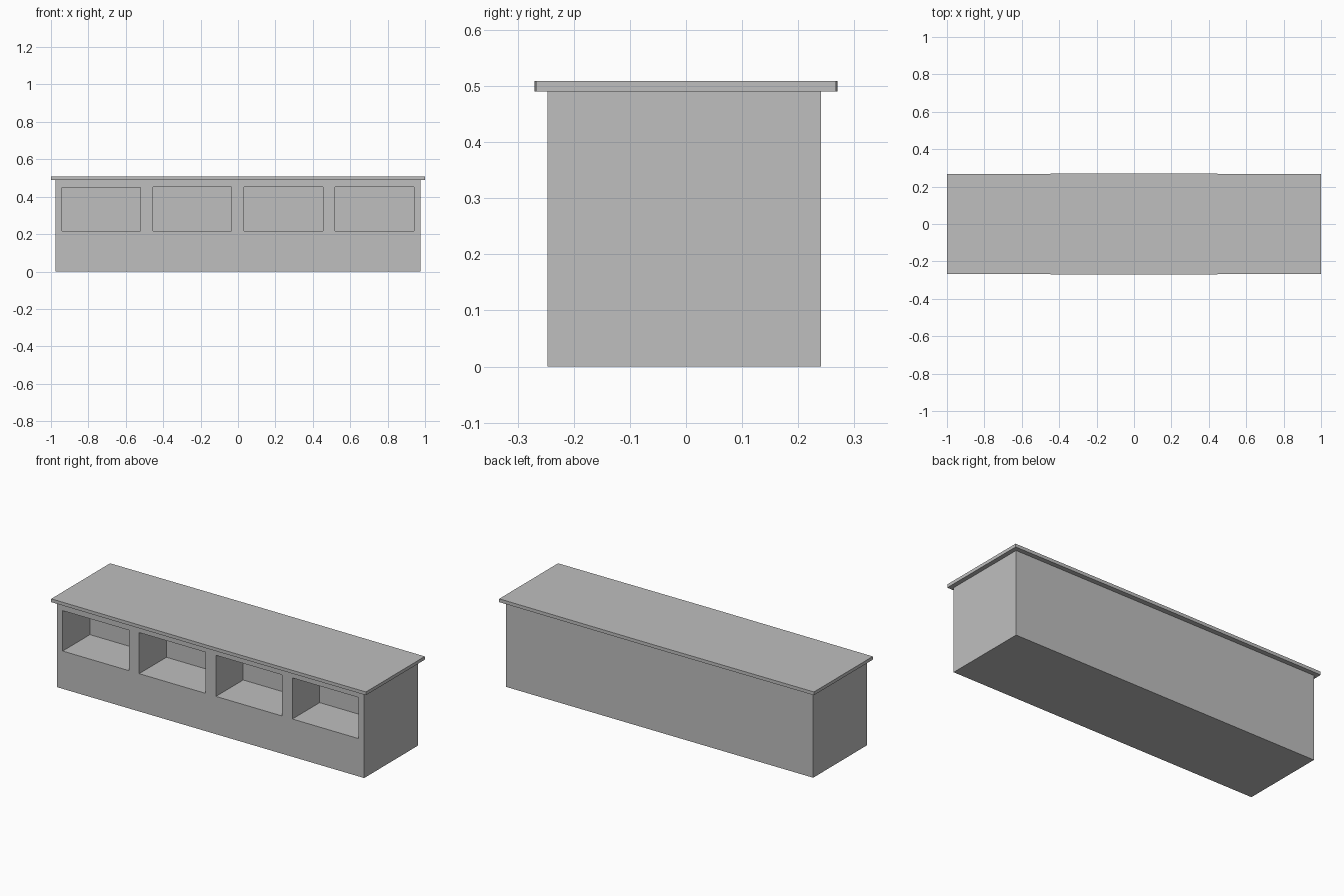
import bpy
import bmesh

if "Cube" in bpy.data.objects:
    bpy.data.objects.remove(bpy.data.objects["Cube"], do_unlink=True)

grey = bpy.data.materials.new("plain grey")
colour = (0.52, 0.52, 0.52, 1)
grey.use_nodes = True
grey.diffuse_color = colour
grey.node_tree.nodes["Principled BSDF"].inputs["Base Color"].default_value = colour


def prism(name, outline, z0, z1):
    """Extrude a counter-clockwise plan outline from z0 up to z1."""
    bm = bmesh.new()
    base = bm.faces.new([bm.verts.new((x, y, z0)) for x, y in outline])
    top = bmesh.ops.extrude_face_region(bm, geom=[base], use_keep_orig=True)
    verts = [v for v in top["geom"] if isinstance(v, bmesh.types.BMVert)]
    bmesh.ops.translate(bm, verts=verts, vec=(0, 0, z1 - z0))
    bmesh.ops.recalc_face_normals(bm, faces=bm.faces)
    mesh = bpy.data.meshes.new(name)
    bm.to_mesh(mesh)
    bm.free()
    mesh.materials.append(grey)
    obj = bpy.data.objects.new(name, mesh)
    bpy.context.collection.objects.link(obj)
    return obj


def box(name, x0, x1, y0, y1, z0, z1):
    return prism(name, [(x0, y0), (x1, y0), (x1, y1), (x0, y1)], z0, z1)


# Counter body
front, back = -0.247, 0.241
body = box("counter_body", -0.977, 0.975, front, back, 0, 0.49)

# Four open shelves cut into the front
openings = [(-0.941, 0.449), (-0.455, 0.453), (0.033, 0.453), (0.519, 0.453)]
for i, (left, top) in enumerate(openings):
    cutter = box(f"shelf_cutter_{i + 1}", left, left + 0.421, front - 0.1, 0.0, 0.217, top)
    cutter.hide_render = True
    cutter.hide_viewport = True
    cutter.display_type = 'WIRE'
    cut = body.modifiers.new(f"shelf_{i + 1}", 'BOOLEAN')
    cut.operation = 'DIFFERENCE'
    cut.solver = 'EXACT'
    cut.object = cutter

# Overhanging worktop, very slightly bowed along its long edges
end, middle = 0.267, 0.27
prism("worktop", [(-1, -end), (0, -middle), (1, -end),
                  (1, end), (0, middle), (-1, end)], 0.49, 0.509)
